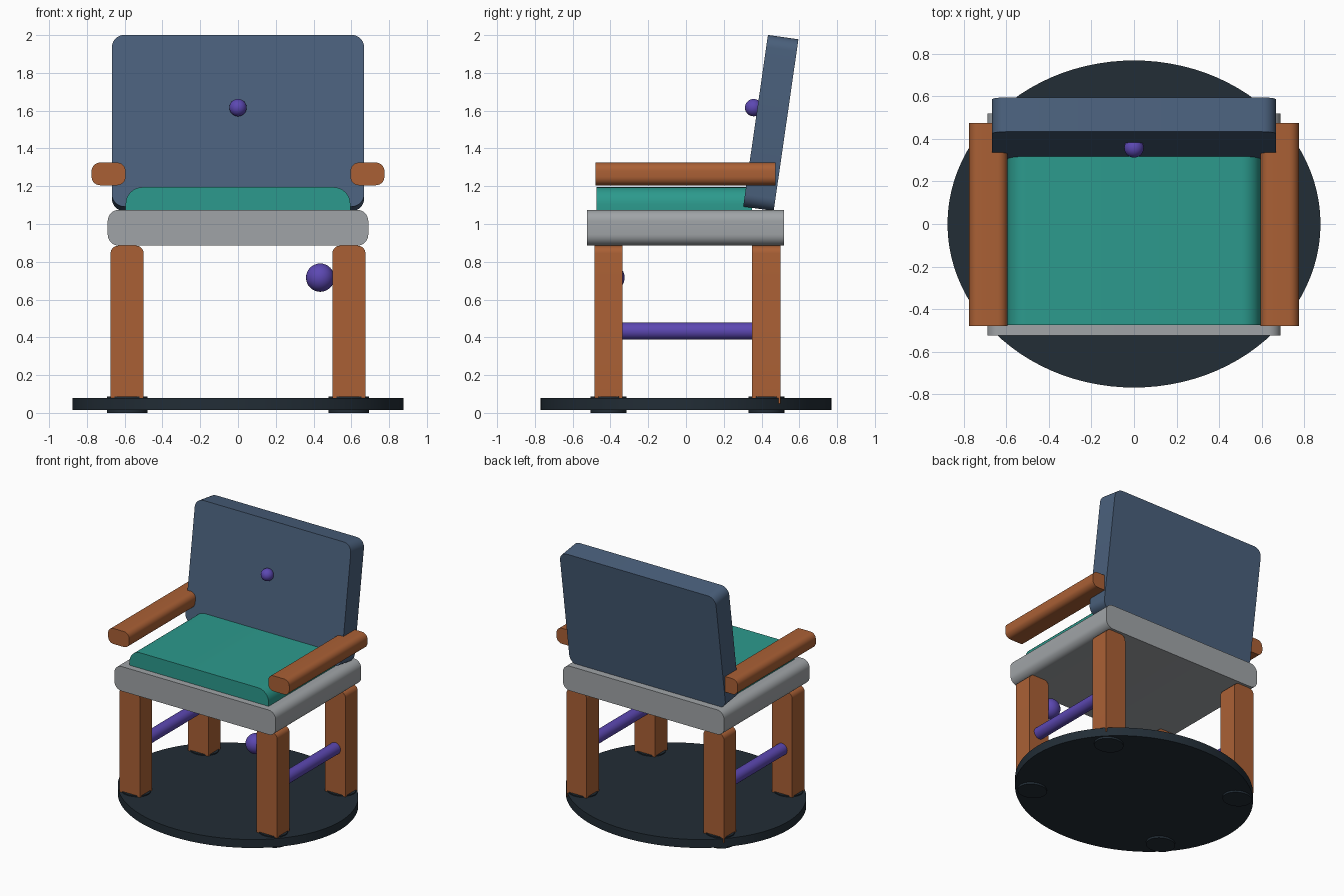
import bpy, bmesh, math
from mathutils import Matrix

if "Cube" in bpy.data.objects:
    bpy.data.objects.remove(bpy.data.objects["Cube"], do_unlink=True)


def material(name, r, g, b):
    def linear(c):
        c /= 255
        return c / 12.92 if c < 0.04 else ((c + 0.055) / 1.055) ** 2.4
    colour = (linear(r), linear(g), linear(b), 1)
    mat = bpy.data.materials.new(name)
    mat.use_nodes = True
    mat.diffuse_color = colour
    mat.node_tree.nodes["Principled BSDF"].inputs["Base Color"].default_value = colour
    return mat


slate = material("slate blue", 74, 96, 124)
teal = material("teal fabric", 44, 154, 141)
wood = material("orange wood", 170, 96, 53)
grey = material("light grey", 160, 164, 167)
purple = material("purple", 92, 72, 178)
dark = material("dark navy", 34, 45, 54)


def finish(bm, name, mat, place=Matrix()):
    bmesh.ops.recalc_face_normals(bm, faces=bm.faces)
    mesh = bpy.data.meshes.new(name)
    bm.to_mesh(mesh)
    bm.free()
    mesh.materials.append(mat)
    obj = bpy.data.objects.new(name, mesh)
    bpy.context.collection.objects.link(obj)
    obj.matrix_world = place
    bpy.ops.object.select_all(action='DESELECT')
    obj.select_set(True)
    bpy.context.view_layer.objects.active = obj
    bpy.ops.object.shade_smooth_by_angle(angle=math.radians(35))
    return obj


def slab(name, mat, size, centre, top_r, bottom_r=0, tilt=0):
    """Rounded front outline extruded front to back."""
    w, d, h = (s / 2 for s in size)
    bm = bmesh.new()
    outline = []
    corners = [(1, 1, top_r), (-1, 1, top_r), (-1, -1, bottom_r), (1, -1, bottom_r)]
    for i, (sx, sz, r) in enumerate(corners):
        steps = 8 if r else 0
        for k in range(steps + 1):
            a = math.pi / 2 * (i + k / max(steps, 1))
            outline.append(bm.verts.new((sx * (w - r) + r * math.cos(a), -d,
                                         sz * (h - r) + r * math.sin(a))))
    face = bm.faces.new(outline)
    back = bmesh.ops.extrude_face_region(bm, geom=[face], use_keep_orig=True)
    verts = [v for v in back["geom"] if isinstance(v, bmesh.types.BMVert)]
    bmesh.ops.translate(bm, verts=verts, vec=(0, 2 * d, 0))
    place = Matrix.Translation(centre) @ Matrix.Rotation(-tilt, 4, 'X')
    return finish(bm, name, mat, place)


def cylinder(name, mat, radius, length, centre, turn=0, stretch=1, sides=48):
    bm = bmesh.new()
    bmesh.ops.create_cone(bm, cap_ends=True, segments=sides, radius1=radius,
                          radius2=radius, depth=length)
    bmesh.ops.scale(bm, verts=bm.verts, vec=(1, stretch, 1))
    bmesh.ops.rotate(bm, verts=bm.verts, matrix=Matrix.Rotation(turn, 3, 'X'))
    return finish(bm, name, mat, Matrix.Translation(centre))


def ball(name, mat, radius, centre):
    bm = bmesh.new()
    bmesh.ops.create_uvsphere(bm, u_segments=32, v_segments=16, radius=radius)
    return finish(bm, name, mat, Matrix.Translation(centre))


# Oval base plate
cylinder("base_plate", dark, 0.877, 0.065, (0, 0, 0.0475), stretch=0.877, sides=96)

# Legs, feet, stretchers and armrests on both sides
for side, sx in (("left", 1), ("right", -1)):
    for end, y in (("front", -0.41), ("back", 0.425)):
        slab(f"{side}_{end}_leg", wood, (0.175, 0.15, 0.835),
             (sx * 0.587, y, 0.4675), 0.04)
        cylinder(f"{side}_{end}_foot", dark, 0.107, 0.088,
                 (sx * 0.587, y, 0.044), stretch=0.89)
    cylinder(f"{side}_stretcher", purple, 0.045, 0.75,
             (sx * 0.587, 0.0075, 0.433), turn=math.pi / 2)
    slab(f"{side}_armrest", wood, (0.18, 0.955, 0.12),
         (sx * 0.685, -0.0025, 1.265), 0.045, 0.045)

# Seat and cushion
slab("seat", grey, (1.38, 1.045, 0.19), (0, -0.0025, 0.98), 0.06, 0.06)
slab("cushion", teal, (1.19, 0.825, 0.12), (0, -0.0625, 1.135), 0.09)

# Leaning backrest with its button
slab("backrest", slate, (1.335, 0.163, 0.918), (0, 0.449, 1.535),
     0.065, 0.065, tilt=math.radians(8.2))
ball("backrest_button", purple, 0.046, (0, 0.358, 1.616))

# Knob beside the front leg
ball("side_knob", purple, 0.075, (0.435, -0.4, 0.716))
